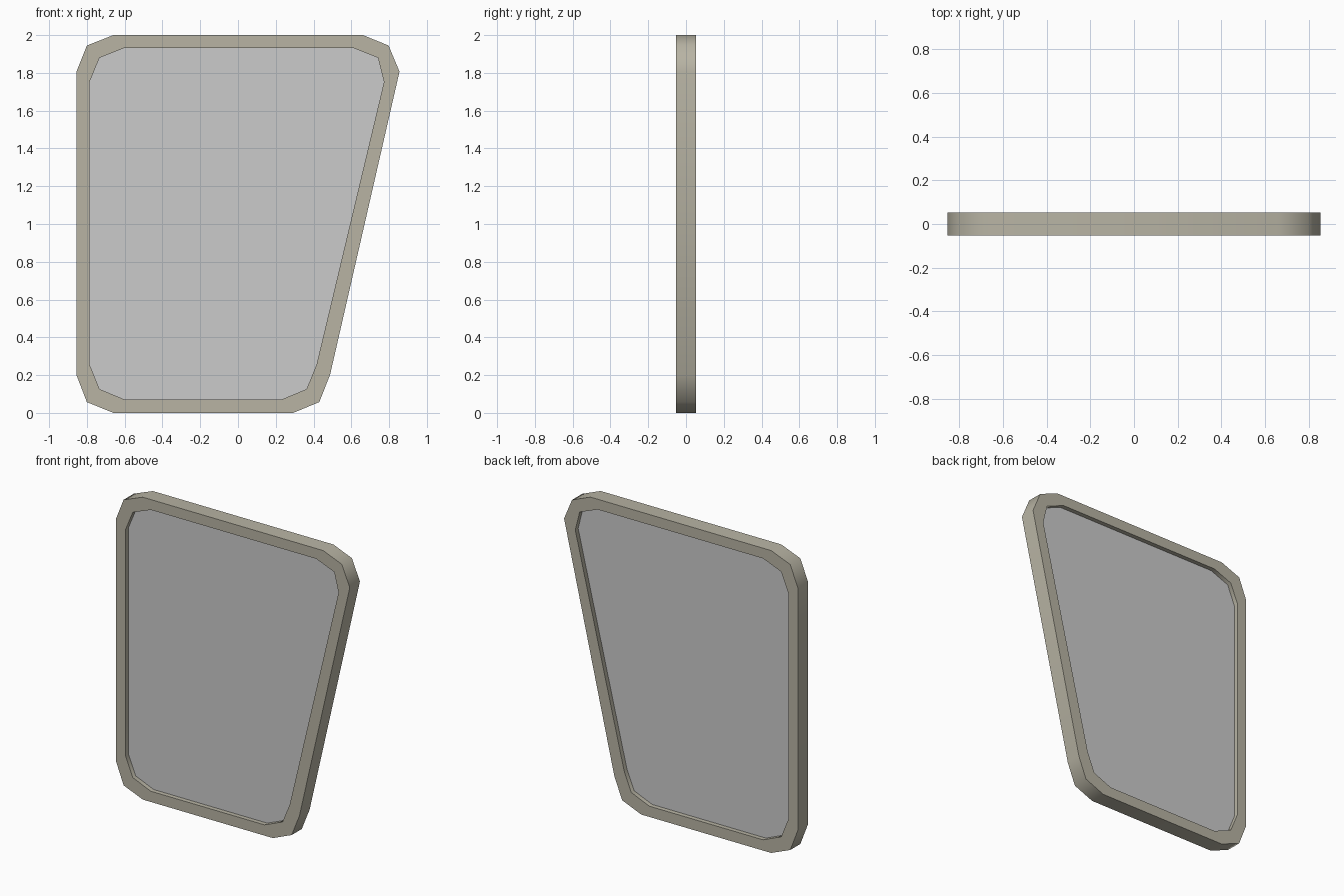
import bpy, bmesh, math

if "Cube" in bpy.data.objects:
    bpy.data.objects.remove(bpy.data.objects["Cube"])

# Outlines in (x, z), anticlockwise seen from the front
OUTER = [(-0.855, 0.2), (-0.80, 0.057), (-0.66, 0), (0.292, 0), (0.43, 0.057), (0.487, 0.2),
         (0.855, 1.807), (0.797, 1.945), (0.662, 2), (-0.66, 2), (-0.80, 1.945), (-0.855, 1.807)]
INNER = [(-0.786, 0.256), (-0.733, 0.126), (-0.601, 0.071), (0.231, 0.071), (0.363, 0.126), (0.416, 0.256),
         (0.773, 1.752), (0.741, 1.88), (0.609, 1.932), (-0.601, 1.932), (-0.733, 1.88), (-0.786, 1.752)]
FRAME_HALF = 0.053
PANE_HALF = 0.023


def material(name, rgb):
    m = bpy.data.materials.new(name)
    m.diffuse_color = (*rgb, 1)
    m.use_nodes = True
    m.node_tree.nodes["Principled BSDF"].inputs["Base Color"].default_value = m.diffuse_color
    return m


def ring(bm, pts, y):
    return [bm.verts.new((x, y, z)) for x, z in pts]


def bridge(bm, a, b):
    n = len(a)
    for i in range(n):
        j = (i + 1) % n
        bm.faces.new((a[i], a[j], b[j], b[i]))


def finish(bm, name, mat):
    bmesh.ops.recalc_face_normals(bm, faces=bm.faces[:])
    me = bpy.data.meshes.new(name)
    bm.to_mesh(me)
    bm.free()
    me.materials.append(mat)
    ob = bpy.data.objects.new(name, me)
    bpy.context.collection.objects.link(ob)
    bpy.ops.object.select_all(action='DESELECT')
    ob.select_set(True)
    bpy.context.view_layer.objects.active = ob
    bpy.ops.object.shade_smooth_by_angle(angle=math.radians(60))


# Frame: rectangular section carried around the outline
bm = bmesh.new()
loops = [ring(bm, OUTER, -FRAME_HALF), ring(bm, OUTER, FRAME_HALF),
         ring(bm, INNER, FRAME_HALF), ring(bm, INNER, -FRAME_HALF)]
for i in range(4):
    bridge(bm, loops[i], loops[(i + 1) % 4])
finish(bm, "window_frame", material("warm grey frame", (0.479, 0.456, 0.371)))

# Pane: thin slab set back from both frame faces
bm = bmesh.new()
front, back = ring(bm, INNER, -PANE_HALF), ring(bm, INNER, PANE_HALF)
bm.faces.new(front)
bm.faces.new(back[::-1])
bridge(bm, front, back)
finish(bm, "window_pane", material("light grey pane", (0.6, 0.6, 0.6)))
